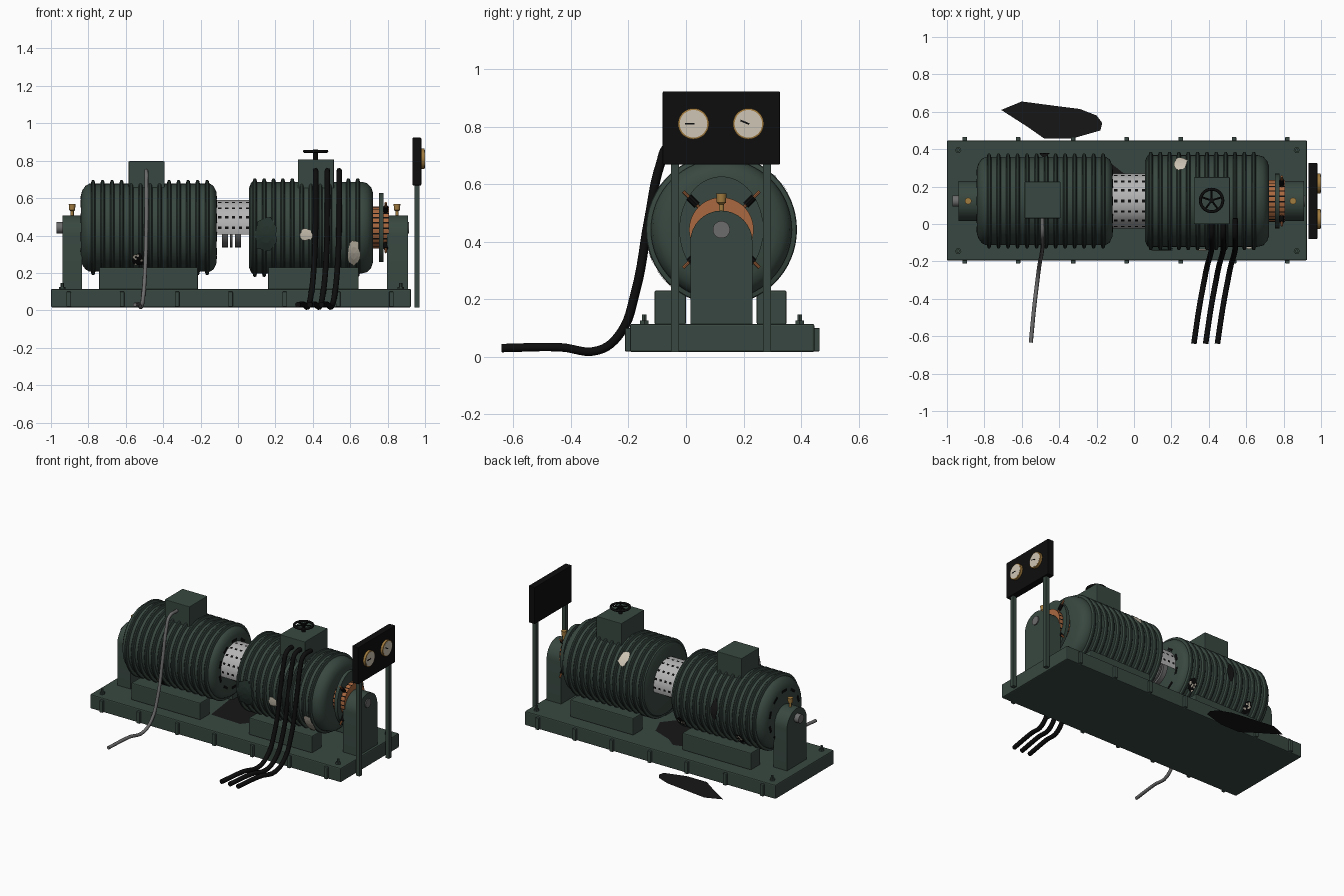
import bpy, bmesh, math, random
from mathutils import Vector

if "Cube" in bpy.data.objects:
    bpy.data.objects.remove(bpy.data.objects["Cube"])
random.seed(4)
AY, AZ = 0.123, 0.442          # shared shaft axis

def mat(name, c):
    m = bpy.data.materials.new(name)
    m.diffuse_color = (*c, 1)
    m.use_nodes = True
    m.node_tree.nodes["Principled BSDF"].inputs["Base Color"].default_value = m.diffuse_color
    return m
GREEN = mat("dark green paint", (0.04, 0.064, 0.052))
BLACK = mat("black", (0.004, 0.004, 0.004))
LIGHT = mat("light steel", (0.46, 0.46, 0.46))
STEEL = mat("grey steel", (0.15, 0.15, 0.15))
COPPER = mat("copper", (0.40, 0.14, 0.05))
BRASS = mat("brass", (0.36, 0.2, 0.05))
CREAM = mat("cream", (0.62, 0.56, 0.46))
OIL = mat("dark oil", (0.008, 0.008, 0.008))
MOSS = mat("deep green", (0.02, 0.035, 0.028))

def make(name, bm, mats, smooth=False):
    me = bpy.data.meshes.new(name)
    bm.to_mesh(me)
    bm.free()
    ob = bpy.data.objects.new(name, me)
    bpy.context.collection.objects.link(ob)
    for m in (mats if isinstance(mats, list) else [mats]):
        me.materials.append(m)
    if smooth:
        bpy.ops.object.select_all(action='DESELECT')
        ob.select_set(True)
        bpy.context.view_layer.objects.active = ob
        bpy.ops.object.shade_smooth_by_angle(angle=math.radians(35))
    return ob

def box(name, x, y, z, m, bevel=0.0):
    bm = bmesh.new()
    bmesh.ops.create_cube(bm, size=1)
    for v in bm.verts:
        v.co = [a[0] + (c + 0.5) * (a[1] - a[0]) for c, a in zip(v.co, (x, y, z))]
    if bevel:
        bmesh.ops.bevel(bm, geom=bm.edges[:], offset=bevel, segments=2, affect='EDGES', profile=0.5)
    return make(name, bm, m)

def lathe(name, prof, m, origin=(0, AY, AZ), axis='X', n=48, sy=1.0, rule=None):
    """Revolve (position along axis, radius) pairs; rule picks a material per segment."""
    bm = bmesh.new()
    rings = []
    for t, r in prof:
        ring = []
        for i in range(n):
            a = 2 * math.pi * i / n
            p, q = r * math.cos(a), r * math.sin(a)
            c = (t, p * sy, q) if axis == 'X' else (p, q, t)
            ring.append(bm.verts.new(Vector(origin) + Vector(c)))
        rings.append(ring)
    for a, b in zip(rings, rings[1:]):
        for i in range(n):
            f = bm.faces.new((a[i], a[(i + 1) % n], b[(i + 1) % n], b[i]))
            if rule:
                f.material_index = rule(i)
    bm.faces.new(rings[0])
    bm.faces.new(rings[-1])
    bmesh.ops.recalc_face_normals(bm, faces=bm.faces[:])
    return make(name, bm, m, True)

def rod(name, a, b, r, m, n=12):
    a, b = Vector(a), Vector(b)
    ob = lathe(name, [(0, r), ((b - a).length, r)], m, (0, 0, 0), 'Z', n)
    ob.location = a
    ob.rotation_euler = (b - a).to_track_quat('Z', 'Y').to_euler()
    return ob

def tube(name, pts, r, m):
    cu = bpy.data.curves.new(name, 'CURVE')
    cu.dimensions = '3D'
    cu.bevel_depth, cu.bevel_resolution, cu.use_fill_caps, cu.resolution_u = r, 2, True, 6
    s = cu.splines.new('BEZIER')
    s.bezier_points.add(len(pts) - 1)
    for p, co in zip(s.bezier_points, pts):
        p.co = co
        p.handle_left_type = p.handle_right_type = 'AUTO'
    cu.materials.append(m)
    bpy.context.collection.objects.link(bpy.data.objects.new(name, cu))

def flat(name, pts, z, m):
    bm = bmesh.new()
    f = bm.faces.new([bm.verts.new((x, y, z)) for x, y in pts])
    f.normal_update()
    if f.normal.z < 0:
        f.normal_flip()
    return make(name, bm, m)

def patch(name, x, deg, w, h, r, m, n=16):
    """Ragged chip that follows the casing; deg is measured from +y towards +z."""
    bm = bmesh.new()
    rings = []
    jag = [random.uniform(0.8, 1.1) for _ in range(n)]
    pos = lambda u, v: bm.verts.new((x + u, AY + r * math.cos(math.radians(deg) + v / r),
                                     AZ + r * math.sin(math.radians(deg) + v / r)))
    mid = pos(0, 0)
    for k in (0.5, 1):
        rings.append([pos(w * k * jag[i] * math.cos(i * math.tau / n),
                          h * k * jag[i] * math.sin(i * math.tau / n)) for i in range(n)])
    for i in range(n):
        j = (i + 1) % n
        bm.faces.new((mid, rings[0][i], rings[0][j]))
        bm.faces.new((rings[0][i], rings[1][i], rings[1][j], rings[0][j]))
    make(name, bm, m)

# Bed plate with side ribs and anchor bolts
box("bed_plate", (-1, 0.925), (-0.195, 0.447), (0.016, 0.114), GREEN, 0.007)
for x in (-0.905, -0.62, -0.325, -0.04, 0.25, 0.535, 0.82):
    for y in ((-0.212, -0.18), (0.43, 0.465)):
        box("bed_rib", (x - 0.012, x + 0.012), y, (0.018, 0.1), GREEN, 0.004)
for x in (-0.94, 0.87):
    for y in (-0.145, 0.395):
        lathe("anchor_bolt", [(0.112, 0.017), (0.126, 0.017), (0.126, 0.009), (0.147, 0.009)],
              GREEN, (x, y, 0), 'Z', 6)

# Finned machine casings
def casing(name, left, right, r, fr, x0, x1, count):
    prof = [(left[0][0], 0.03)] + left
    for i in range(count):
        c = x0 + (x1 - x0) * i / (count - 1)
        prof += [(c - 0.012, r), (c - 0.008, fr - 0.003), (c - 0.004, fr),
                 (c + 0.004, fr), (c + 0.008, fr - 0.003), (c + 0.012, r)]
    prof += right + [(right[-1][0], 0.03)]
    lathe(name, prof, GREEN, n=64)
casing("motor_casing", [(-0.84, 0.175), (-0.832, 0.2), (-0.815, 0.224), (-0.795, 0.235)],
       [(-0.15, 0.235), (-0.13, 0.222), (-0.115, 0.19)], 0.235, 0.254, -0.775, -0.165, 13)
casing("generator_casing", [(0.06, 0.215), (0.07, 0.24)],
       [(0.66, 0.245), (0.69, 0.238), (0.712, 0.215), (0.722, 0.185)], 0.245, 0.263, 0.09, 0.64, 12)
for x in ((-0.743, -0.214), (0.16, 0.645)):
    for y in ((-0.11, 0.0), (0.246, 0.35)):
        box("mounting_foot", x, y, (0.112, 0.23), GREEN, 0.006)
# Vent slots on the motor ends
for x in (-0.841, -0.114):
    for i in range(10):
        a = math.tau * (i + 0.5) / 10
        ob = box("vent_slot", (-0.002, 0.002), (-0.024, 0.024), (-0.008, 0.008), BLACK)
        ob.location = (x, AY + 0.16 * math.cos(a), AZ + 0.16 * math.sin(a))
        ob.rotation_euler.x = a + math.pi / 2

# Terminal boxes and handwheel
box("motor_terminal_box", (-0.585, -0.393), (0.03, 0.227), (0.6, 0.797), GREEN, 0.004)
box("generator_terminal_box", (0.32, 0.513), (0.0, 0.25), (0.6, 0.807), GREEN, 0.004)
bpy.ops.mesh.primitive_torus_add(location=(0.415, 0.126, 0.85), major_radius=0.06,
                                 minor_radius=0.008, major_segments=32, minor_segments=8)
wheel = bpy.context.object
wheel.name = "handwheel_rim"
wheel.data.materials.append(BLACK)
bpy.ops.object.shade_smooth()
rod("handwheel_stem", (0.415, 0.126, 0.8), (0.415, 0.126, 0.86), 0.013, BLACK)
for i in range(5):
    a = math.tau * i / 5 + math.pi / 2
    rod("handwheel_spoke", (0.415, 0.126, 0.85),
        (0.415 + 0.06 * math.cos(a), 0.126 + 0.06 * math.sin(a), 0.85), 0.005, BLACK, 8)

# Shaft, coupling discs and perforated half guard
lathe("main_shaft", [(-0.97, 0.03), (0.915, 0.03)], STEEL, n=24)
for x0, x1 in ((-0.086, -0.054), (-0.042, -0.03), (-0.016, 0.016)):
    lathe("coupling_disc", [(x0, 0.105), (x1, 0.105)], STEEL, n=32)
bm = bmesh.new()
cols = [-0.12] + [v for k in range(5) for v in (-0.106 + k * 0.037, -0.089 + k * 0.037)] + [0.07]
angles = [math.radians(-14 + 208 * j / 37) for j in range(38)]
grid = [[bm.verts.new((x, AY + 0.147 * math.cos(a), AZ + 0.147 * math.sin(a))) for a in angles] for x in cols]
for i in range(len(cols) - 1):
    for j in range(37):
        f = bm.faces.new((grid[i][j], grid[i + 1][j], grid[i + 1][j + 1], grid[i][j + 1]))
        f.material_index = int(i % 2 == 1 and j % 4 == 2)
make("coupling_guard", bm, [LIGHT, BLACK], True)

# Bearing pedestals with rounded tops and oil cups
for x0, x1, cup in ((-0.937, -0.835, -0.887), (0.797, 0.908, 0.85)):
    bm = bmesh.new()
    outline = [(0.231, 0.112)] + [(AY + 0.108 * math.cos(t * math.pi / 16), 0.4 + 0.108 * math.sin(t * math.pi / 16))
                                  for t in range(17)] + [(0.015, 0.112)]
    f = bm.faces.new([bm.verts.new((x0, y, z)) for y, z in outline])
    ext = bmesh.ops.extrude_face_region(bm, geom=[f])
    for v in [g for g in ext["geom"] if isinstance(g, bmesh.types.BMVert)]:
        v.co.x = x1
    bmesh.ops.recalc_face_normals(bm, faces=bm.faces[:])
    make("bearing_pedestal", bm, GREEN, True)
    lathe("oil_cup", [(0.495, 0.009), (0.53, 0.009), (0.536, 0.016), (0.568, 0.018)], BRASS, (cup, AY, 0), 'Z', 16)

# Commutator, brush rocker and brush arms
lathe("commutator", [(0.715, 0.112), (0.808, 0.112)], [COPPER, BLACK], n=96, rule=lambda i: int(i % 4 == 0))
lathe("brush_rocker", [(0.755, 0.185), (0.778, 0.185)], GREEN, sy=0.79)
for k in range(4):
    a = math.pi / 4 + k * math.pi / 2
    at = lambda r: (0.79, AY + r * math.cos(a), AZ + r * math.sin(a))
    rod("brush_arm", at(0.1), at(0.188), 0.006, COPPER, 8)
    rod("brush_holder", at(0.12), at(0.16), 0.012, BLACK, 8)

# Gauge board on two posts
box("gauge_panel", (0.932, 0.98), (-0.081, 0.327), (0.668, 0.923), BLACK, 0.004)
for y in (-0.039, 0.282):
    box("panel_post", (0.943, 0.971), (y - 0.014, y + 0.014), (0.016, 0.7), GREEN)
for y, tilt in ((0.026, 0.0), (0.217, -0.4)):
    lathe("gauge_rim", [(0.975, 0.054), (0.996, 0.054), (0.998, 0.047)], BRASS, (0, y, 0.81), n=32)
    lathe("gauge_face", [(0.99, 0.048), (0.9985, 0.048)], CREAM, (0, y, 0.81), n=32)
    ob = box("gauge_needle", (-0.001, 0.001), (-0.03, 0.003), (-0.003, 0.003), BLACK)
    ob.location = (0.999, y, 0.81)
    ob.rotation_euler.x = tilt

# Power cables and conduit
drop = [(0, 0.03, 0.745), (0, -0.06, 0.735), (0, -0.09, 0.67), (0, -0.13, 0.48), (-0.01, -0.178, 0.22),
        (-0.025, -0.23, 0.08), (-0.04, -0.305, 0.022), (-0.065, -0.44, 0.033), (-0.095, -0.64, 0.03)]
for x in (0.415, 0.478, 0.541):
    tube("power_cable", [(x + d, y, z) for d, y, z in drop], 0.015, BLACK)
tube("conduit", [(-0.49 + d * 0.65, y + 0.006, z) for d, y, z in drop], 0.011, STEEL)

# Oil pools
flat("floor_oil", [(-0.71, 0.61), (-0.6, 0.655), (-0.41, 0.63), (-0.29, 0.615), (-0.2, 0.58), (-0.17, 0.54),
                   (-0.18, 0.5), (-0.33, 0.457), (-0.48, 0.457), (-0.57, 0.52)], 0.001, OIL)
flat("bed_oil", [(-0.24, 0.3), (-0.13, 0.33), (-0.06, 0.275), (0.08, 0.22), (0.13, 0.1), (0.03, -0.02),
                 (-0.2, -0.01)], 0.117, OIL)

# Chipped paint and stains
for x, deg, w, h in ((0.25, 40, 0.036, 0.06), (0.365, 188, 0.034, 0.035), (0.62, 211, 0.033, 0.085)):
    patch("paint_chip", x, deg, w, h, 0.265, CREAM)
patch("green_stain", 0.15, 188, 0.065, 0.1, 0.265, MOSS)
patch("dark_stain", -0.48, 8, 0.028, 0.07, 0.256, OIL)
for x, deg in ((-0.535, 222), (-0.2, -35), (-0.65, -35)):
    patch("speckled_stain", x, deg, 0.032, 0.045, 0.256, BLACK)
    for k in range(7):
        patch("speckle", x + random.uniform(-0.024, 0.024), deg + random.uniform(-8, 8),
              0.008, 0.008, 0.258, CREAM, 6)
